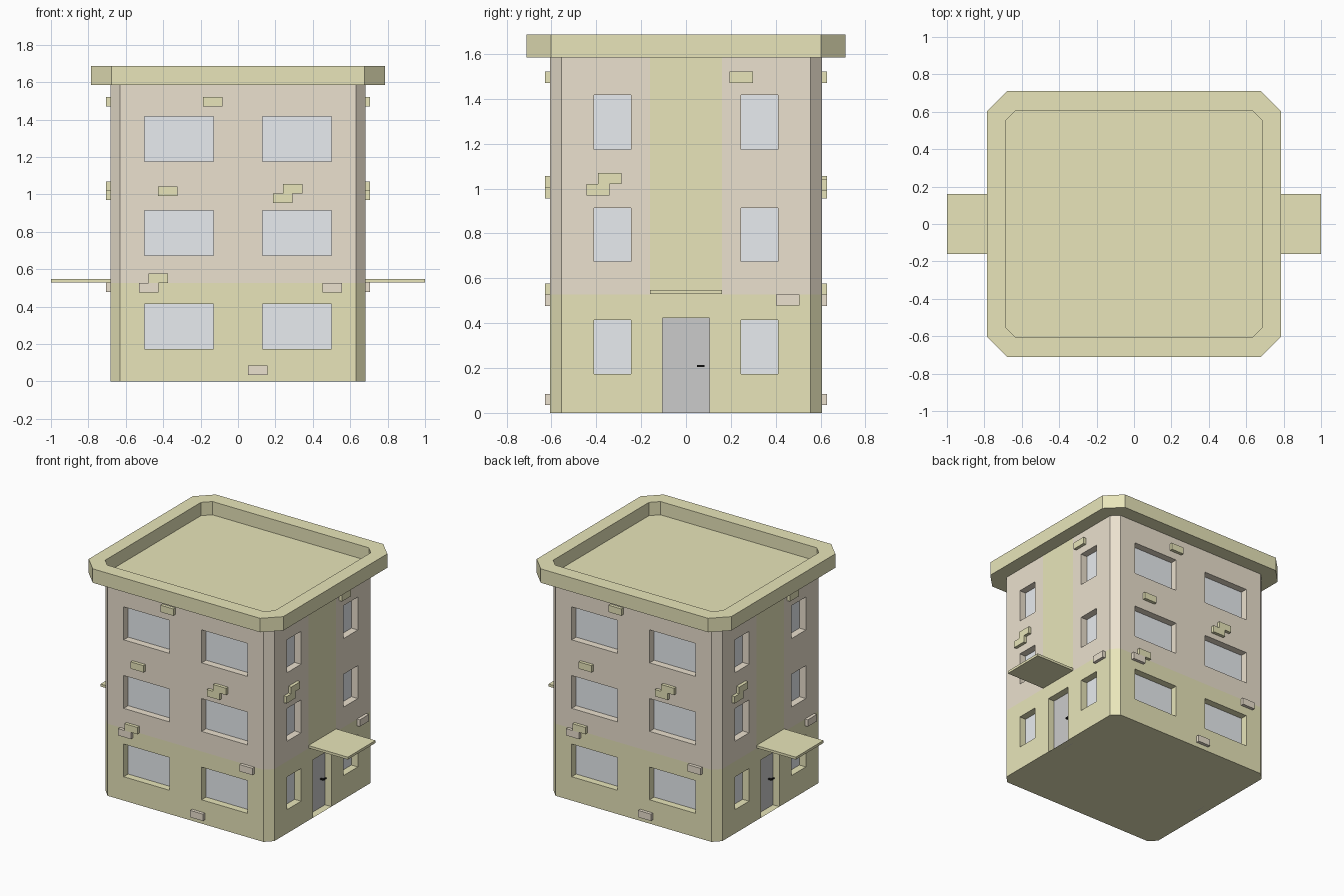
import bpy, bmesh, math
from mathutils import Matrix, Vector

if "Cube" in bpy.data.objects:
    bpy.data.objects.remove(bpy.data.objects["Cube"])

HX, HY, TOP, BAND = 0.682, 0.606, 1.585, 0.527
DEPTH, OUT = 0.055, 0.023
FLOORS = [(0.174, 0.413), (0.674, 0.914), (1.175, 1.416)]
FRONT_WIN, SIDE_WIN, DOOR_W, DOOR_H, STRIPE = (0.13, 0.50), (0.246, 0.41), 0.105, 0.423, 0.16


def material(name, rgb):
    m = bpy.data.materials.new(name)
    m.diffuse_color = (*rgb, 1)
    m.use_nodes = True
    m.node_tree.nodes["Principled BSDF"].inputs["Base Color"].default_value = m.diffuse_color
    return m


YELLOW = material("yellow_plaster", (0.81, 0.785, 0.49))
TAN = material("tan_plaster", (0.83, 0.75, 0.62))
GLASS = material("glass", (0.81, 0.84, 0.87))
GREY = material("door_grey", (0.58, 0.58, 0.58))
BLACK = material("handle_black", (0.01, 0.01, 0.01))


def finish(name, bm, mats):
    bmesh.ops.recalc_face_normals(bm, faces=bm.faces)
    me = bpy.data.meshes.new(name)
    bm.to_mesh(me)
    bm.free()
    for m in mats:
        me.materials.append(m)
    ob = bpy.data.objects.new(name, me)
    bpy.context.collection.objects.link(ob)
    return ob


def octagon(bm, hx, hy, c, z):
    q = [(hx, hy - c), (hx - c, hy), (c - hx, hy), (-hx, hy - c)]
    return [bm.verts.new((x, y, z)) for x, y in q + [(-x, -y) for x, y in q]]


def bridge(bm, a, b):
    for i in range(len(a)):
        j = (i + 1) % len(a)
        bm.faces.new((a[i], a[j], b[j], b[i]))


def slab(name, pts, side, near, far, mat):
    """Extrude a wall-plane outline between two depths; add its half-turn twin."""
    def place(u, z, d):
        return (HX + d, u, z) if side else (u, -HY - d, z)
    for tag, angle in (("a", 0), ("b", math.pi)):
        bm = bmesh.new()
        a = [bm.verts.new(place(u, z, near)) for u, z in pts]
        b = [bm.verts.new(place(u, z, far)) for u, z in pts]
        bm.faces.new(a)
        bm.faces.new(b)
        bridge(bm, a, b)
        bm.transform(Matrix.Rotation(angle, 4, 'Z'))
        finish(f"{name}_{tag}", bm, [mat])


def rect(u0, u1, z0, z1):
    return [(u0, z0), (u1, z0), (u1, z1), (u0, z1)]


# openings on the front and side walls
openings = []
for side, (a, b) in ((False, FRONT_WIN), (True, SIDE_WIN)):
    for z0, z1 in FLOORS:
        openings += [(side, a, b, z0, z1), (side, -b, -a, z0, z1)]
openings.append((True, -DOOR_W, DOOR_W, 0, DOOR_H))

# building body: chamfered block, sliced along the openings and colour borders
bm = bmesh.new()
low, high = octagon(bm, HX, HY, 0.052, 0), octagon(bm, HX, HY, 0.052, TOP)
bm.faces.new(low)
bridge(bm, low, high)
cuts = {(2, BAND), (2, DOOR_H), (1, STRIPE), (1, -STRIPE)}
for side, a, b, z0, z1 in openings:
    cuts |= {(int(side), a), (int(side), b), (2, z0), (2, z1)}
for axis, v in sorted(cuts):
    n = Vector((0, 0, 0))
    n[axis] = 1
    if axis == 2 and v == 0:
        continue
    bmesh.ops.bisect_plane(bm, geom=bm.verts[:] + bm.edges[:] + bm.faces[:],
                           plane_co=n * v, plane_no=n)
bmesh.ops.recalc_face_normals(bm, faces=bm.faces)


def wall_faces(side, sign, a, b, z0, z1):
    axis, h = (0, HX) if side else (1, HY)
    out = []
    for f in bm.faces:
        c = f.calc_center_median()
        if abs(c[axis] - sign * h) < 1e-4 and a < c[1 - axis] < b and z0 < c.z < z1:
            out.append(f)
    return out


for side, a, b, z0, z1 in openings:
    for sign in (1, -1):
        faces = wall_faces(side, sign, a, b, z0, z1)
        new = bmesh.ops.extrude_face_region(bm, geom=faces)["geom"]
        move = Vector((-sign * DEPTH, 0, 0) if side else (0, -sign * DEPTH, 0))
        bmesh.ops.translate(bm, vec=move, verts=[v for v in new if isinstance(v, bmesh.types.BMVert)])
        old = [f for f in faces if f.is_valid]
        if old:
            bmesh.ops.delete(bm, geom=old, context='FACES_ONLY')
for f in bm.faces:
    c = f.calc_center_median()
    stripe = abs(c.x) > HX - 1e-3 and abs(c.y) < STRIPE
    f.material_index = 0 if c.z < BAND or stripe else 1
me_body = finish("building_body", bm, [YELLOW, TAN])

# roof tray with overhanging parapet
bm = bmesh.new()
rings = [octagon(bm, 0.787, 0.711, 0.11, TOP), octagon(bm, 0.787, 0.711, 0.11, 1.687),
         octagon(bm, 0.687, 0.608, 0.055, 1.687), octagon(bm, 0.687, 0.608, 0.055, TOP + 0.005)]
bm.faces.new(rings[0])
bm.faces.new(rings[3])
for lo, hi in zip(rings, rings[1:]):
    bridge(bm, lo, hi)
finish("roof_parapet", bm, [YELLOW])

# window panes and doors
for i, (side, a, b, z0, z1) in enumerate(openings):
    door = z0 == 0
    slab("door" if door else f"window_pane_{i}", rect(a, b, z0, z1), side,
         -DEPTH - 0.005, -DEPTH + 0.003, GREY if door else GLASS)
slab("handle_stem", rect(0.05, 0.06, 0.204, 0.214), True, -DEPTH, -0.03, BLACK)
slab("handle_lever", rect(0.05, 0.083, 0.204, 0.214), True, -0.035, -0.025, BLACK)

# canopies over the doors
slab("door_canopy", rect(-STRIPE, STRIPE, 0.53, 0.548), True, -0.01, 1 - HX, YELLOW)

# raised bricks
W, H = 0.104, 0.05
bricks = [(False, -0.187, 1.471, YELLOW), (False, -0.428, 0.992, YELLOW),
          (False, -0.53, BAND - H, TAN), (False, -0.478, BAND, YELLOW),
          (False, 0.452, BAND - H, TAN), (False, 0.053, 0.035, TAN),
          (True, 0.195, 1.471, YELLOW), (True, 0.401, 0.478, TAN)]
for i, (side, u, z, mat) in enumerate(bricks):
    slab(f"brick_{i}", rect(u, u + W, z, z + H), side, -0.005, OUT, mat)
for name, side, u, z in (("front", False, 0.188, 0.955), ("side", True, -0.444, 0.97)):
    m, e = u + W / 2, u + 1.5 * W
    pts = [(u, z), (u + W, z), (u + W, z + H), (e, z + H), (e, z + 2 * H),
           (m, z + 2 * H), (m, z + H), (u, z + H)]
    slab(f"{name}_brick_pair", pts, side, -0.005, OUT, YELLOW)
